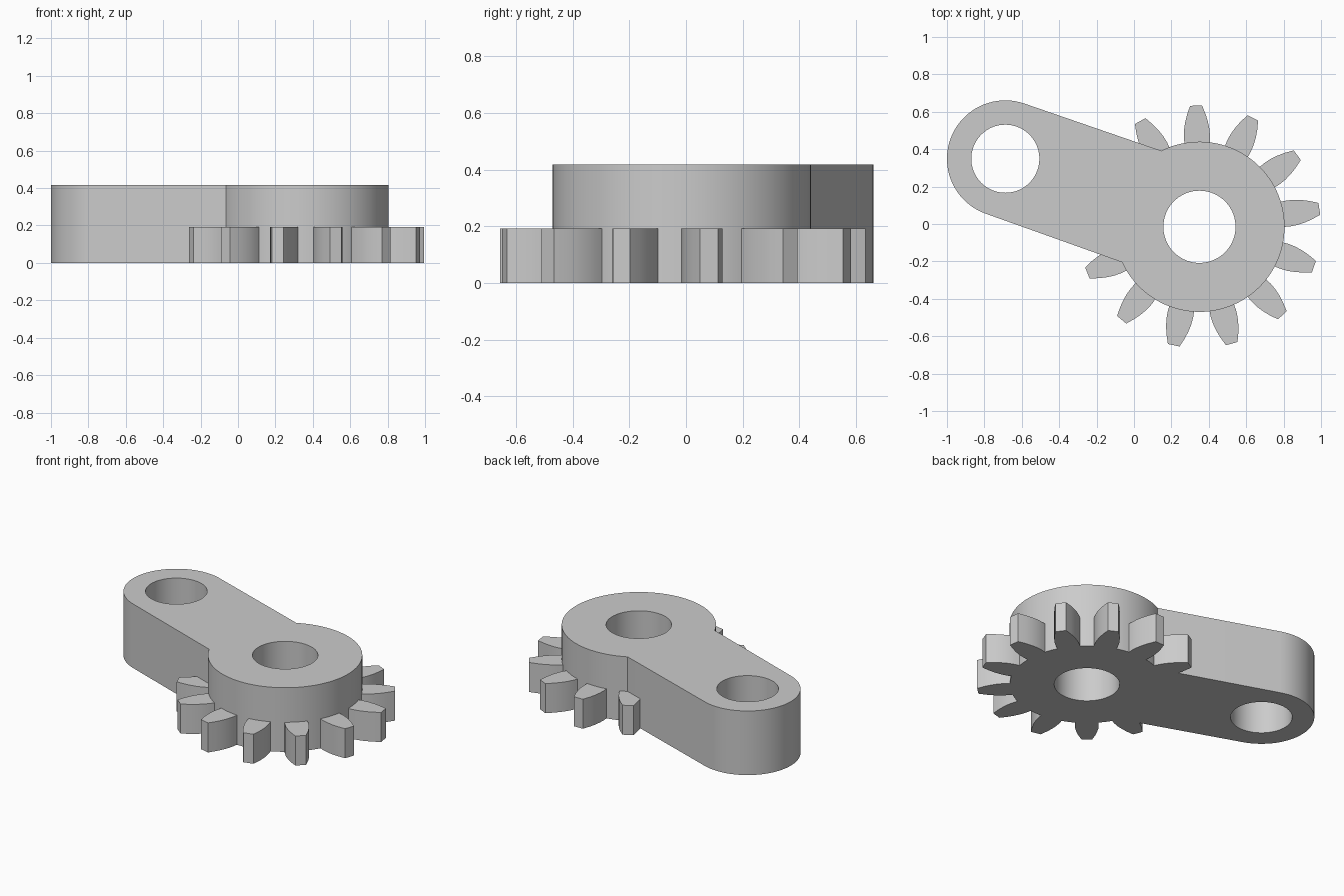
import bpy
import bmesh
from math import sin, cos, atan2, radians, pi, tau
from mathutils import Vector

cube = bpy.data.objects.get("Cube")
if cube:
    bpy.data.objects.remove(cube)

# Main dimensions
HUB, HUB_R, HUB_HOLE = Vector((0.35, -0.015)), 0.455, 0.193
END, END_R, END_HOLE = Vector((-0.688, 0.349)), 0.312, 0.182
BODY_H, TOOTH_H = 0.417, 0.192
TEETH, FIRST_TOOTH = 13, radians(91.6)

grey = bpy.data.materials.new("plain grey")
grey.use_nodes = True
colour = (0.6, 0.6, 0.6, 1)
grey.diffuse_color = colour
grey.node_tree.nodes["Principled BSDF"].inputs["Base Color"].default_value = colour


def arc(centre, radius, start, end, steps):
    """Points along an arc, both ends included."""
    angles = [start + (end - start) * i / steps for i in range(steps + 1)]
    return [centre + radius * Vector((cos(a), sin(a))) for a in angles]


def circle(centre, radius, steps=72):
    return arc(centre, radius, 0, tau, steps)[:-1]


def plate(name, outlines, height):
    """Extrude closed outlines up from the ground; inner outlines become holes."""
    bm = bmesh.new()
    edges = []
    for points in outlines:
        verts = [bm.verts.new((p.x, p.y, 0)) for p in points]
        edges += [bm.edges.new((v, verts[i - 1])) for i, v in enumerate(verts)]
    bmesh.ops.triangle_fill(bm, edges=edges, use_beauty=True, normal=(0, 0, 1))
    top = bmesh.ops.extrude_face_region(bm, geom=bm.faces[:], use_keep_orig=True)
    moved = [g for g in top["geom"] if isinstance(g, bmesh.types.BMVert)]
    bmesh.ops.translate(bm, verts=moved, vec=(0, 0, height))
    bmesh.ops.recalc_face_normals(bm, faces=bm.faces[:])
    mesh = bpy.data.meshes.new(name)
    bm.to_mesh(mesh)
    bm.free()
    mesh.materials.append(grey)
    obj = bpy.data.objects.new(name, mesh)
    bpy.context.collection.objects.link(obj)
    bpy.ops.object.select_all(action="DESELECT")
    obj.select_set(True)
    bpy.context.view_layer.objects.active = obj
    bpy.ops.object.shade_smooth_by_angle(angle=radians(25))
    return obj


# Lever body: round hub joined to a rounded arm, with two through holes
axis = END - HUB
heading = atan2(axis.y, axis.x)
neck = radians(44)
outline = arc(HUB, HUB_R, heading + neck - tau, heading - neck, 80)
outline += arc(END, END_R, heading - pi / 2, heading + pi / 2, 40)
plate("lever_body", [outline, circle(HUB, HUB_HOLE), circle(END, END_HOLE)], BODY_H)

# Gear teeth: (radius, half width) up one flank, mirrored for the other
flank = [(0.44, 0.067), (0.48, 0.07), (0.52, 0.068), (0.56, 0.061),
         (0.60, 0.050), (0.648, 0.032)]
profile = flank + [(r, -w) for r, w in reversed(flank)]
for i in range(TEETH):
    angle = FIRST_TOOTH - i * tau / TEETH
    out = Vector((cos(angle), sin(angle)))
    if out.dot(axis.normalized()) > cos(radians(30)):
        continue  # swallowed by the arm
    side = Vector((-out.y, out.x))
    plate(f"gear_tooth_{i + 1}", [[HUB + r * out + w * side for r, w in profile]], TOOTH_H)
